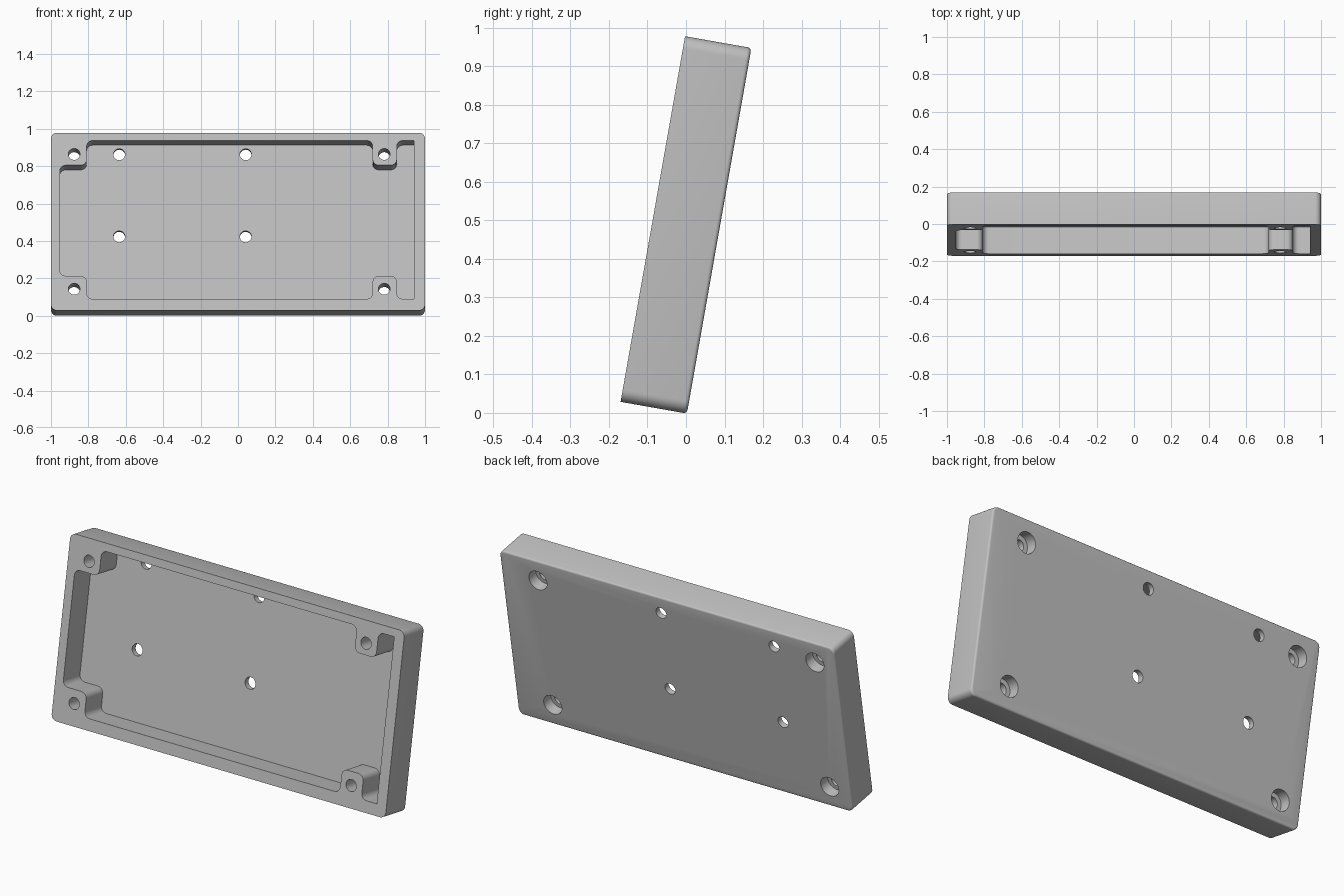
import bpy, bmesh, math
from mathutils import Matrix, Vector

cube = bpy.data.objects.get("Cube")
if cube:
    bpy.data.objects.remove(cube, do_unlink=True)

WIDTH, HEIGHT, THICK = 2.0, 0.964, 0.175
POCKET_DEPTH = 0.144
FRONT, BACK = THICK / 2, -THICK / 2
HOLE_R, BORE_R, BORE_DEPTH = 0.031, 0.054, 0.06
R = 0.032  # fillet radius of the outline and the bosses


def rounded(points, steps=8):
    """Turn (x, y, radius) corners into an outline with arcs."""
    out = []
    for i, (x, y, r) in enumerate(points):
        p = Vector((x, y))
        if not r:
            out.append(p)
            continue
        a = (Vector(points[i - 1][:2]) - p).normalized()
        b = (Vector(points[(i + 1) % len(points)][:2]) - p).normalized()
        centre = p + (a + b) * r
        for k in range(steps + 1):
            t = k / steps * math.pi / 2
            out.append(centre - b * r * math.cos(t) - a * r * math.sin(t))
    return out


def prism(name, outline, z0, z1, back_bevel=0):
    """Extrude an outline along the thickness."""
    bm = bmesh.new()
    base = bm.faces.new([bm.verts.new((p.x, p.y, z0)) for p in outline])
    rim = list(base.edges)
    grown = bmesh.ops.extrude_face_region(bm, geom=[base], use_keep_orig=True)
    top = [v for v in grown["geom"] if isinstance(v, bmesh.types.BMVert)]
    bmesh.ops.translate(bm, vec=(0, 0, z1 - z0), verts=top)
    bmesh.ops.recalc_face_normals(bm, faces=bm.faces)
    if back_bevel:
        bmesh.ops.bevel(bm, geom=rim, offset=back_bevel, segments=4,
                        profile=0.5, affect='EDGES')
    mesh = bpy.data.meshes.new(name)
    bm.to_mesh(mesh)
    bm.free()
    obj = bpy.data.objects.new(name, mesh)
    bpy.context.collection.objects.link(obj)
    return obj


def drill(name, x, y, r, z0, z1, sides=40):
    ring = [Vector((x + r * math.cos(2 * math.pi * k / sides),
                    y + r * math.sin(2 * math.pi * k / sides))) for k in range(sides)]
    return prism(name, ring, z0, z1)


# Outer tray block with a softened back rim
w, h = WIDTH / 2, HEIGHT / 2
tray = prism("enclosure_tray",
             rounded([(-w, -h, R), (w, -h, R), (w, h, R), (-w, h, R)]),
             FRONT, BACK, 0)
bpy.data.objects.remove(tray, do_unlink=True)
tray = prism("enclosure_tray",
             rounded([(-w, -h, R), (w, -h, R), (w, h, R), (-w, h, R)]),
             BACK, FRONT, 0.01)

# Pocket outline that leaves four screw bosses standing
left, right, low, high = -0.953, 0.942, -0.42, 0.44
boss_l, boss_a, boss_b = -0.809, 0.72, 0.849
boss_low, boss_high = -0.295, 0.306
pocket = [(right, low, 0), (right, high, 0),
          (boss_b, high, R), (boss_b, boss_high, R),
          (boss_a, boss_high, R), (boss_a, high, R),
          (boss_l, high, R), (boss_l, boss_high, R),
          (left, boss_high, R), (left, boss_low, R),
          (boss_l, boss_low, R), (boss_l, low, R),
          (boss_a, low, R), (boss_a, boss_low, R),
          (boss_b, boss_low, R), (boss_b, low, R)]
cutters = [prism("pocket_cutter", rounded(pocket), FRONT - POCKET_DEPTH, FRONT + 0.1)]

# Counterbored screw holes through the bosses
for x in (-0.876, 0.782):
    for y in (-0.366, 0.366):
        cutters.append(drill("screw_cutter", x, y, HOLE_R, BACK - 0.1, FRONT + 0.1))
        cutters.append(drill("bore_cutter", x, y, BORE_R, BACK - 0.1, BACK + BORE_DEPTH))

# Mounting holes through the floor
for x in (-0.635, 0.041):
    for y in (-0.056, 0.39):
        cutters.append(drill("mount_cutter", x, y, HOLE_R, BACK - 0.1, 0))

# Cut everything and keep only the finished tray
for c in cutters:
    c.hide_render = True
    mod = tray.modifiers.new(c.name, 'BOOLEAN')
    mod.operation, mod.solver, mod.object = 'DIFFERENCE', 'EXACT', c
bpy.context.view_layer.update()
graph = bpy.context.evaluated_depsgraph_get()
finished = bpy.data.meshes.new_from_object(tray.evaluated_get(graph))
tray.modifiers.clear()
tray.data = finished
for c in cutters:
    bpy.data.objects.remove(c, do_unlink=True)

# Lean the tray back and stand it on the ground
tilt = math.radians(80)
finished.transform(Matrix.Rotation(tilt, 4, 'X'))
finished.transform(Matrix.Translation((0, 0, -min(v.co.z for v in finished.vertices))))

# Plain grey finish
grey = bpy.data.materials.new("light_grey")
grey.use_nodes = True
colour = (0.53, 0.53, 0.53, 1)
grey.diffuse_color = colour
grey.node_tree.nodes["Principled BSDF"].inputs["Base Color"].default_value = colour
finished.materials.clear()
finished.materials.append(grey)

bpy.ops.object.select_all(action='DESELECT')
tray.select_set(True)
bpy.context.view_layer.objects.active = tray
bpy.ops.object.shade_smooth_by_angle(angle=math.radians(35))
